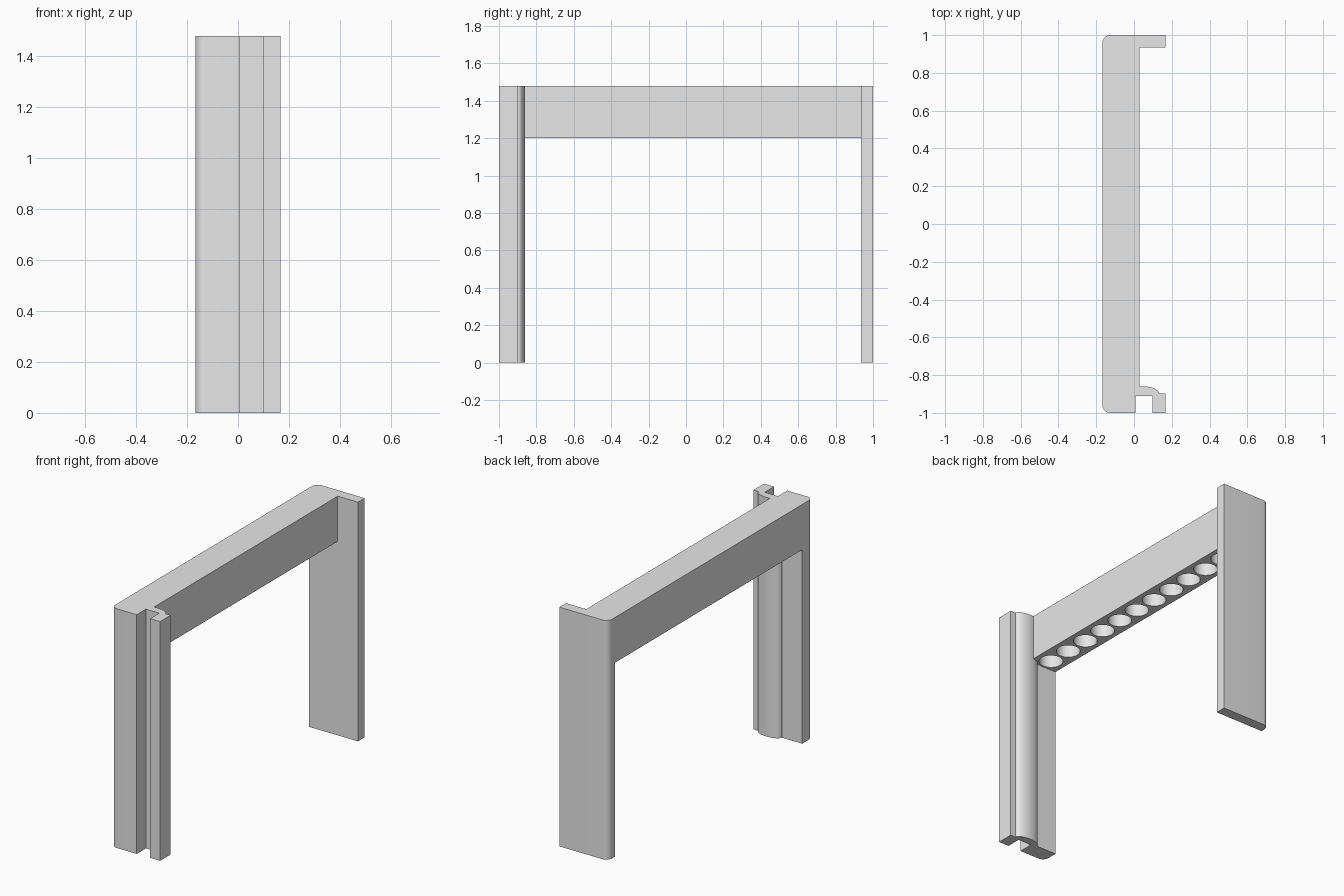
import bpy
import bmesh
from math import cos, sin, pi

cube = bpy.data.objects.get("Cube")
if cube:
    bpy.data.objects.remove(cube, do_unlink=True)

HEIGHT, BEAM_BOTTOM = 1.48, 1.2
SIDE, BEAM_X = 0.167, 0.028
FRONT_Y, BACK_Y = -0.897, 0.935   # inner faces of the two legs
ROUND = 0.04

grey = bpy.data.materials.new("plain grey")
grey.use_nodes = True
grey.diffuse_color = (0.8, 0.8, 0.8, 1)
grey.node_tree.nodes["Principled BSDF"].inputs["Base Color"].default_value = (0.8, 0.8, 0.8, 1)


def arc(cx, cy, rx, ry, start, end, steps):
    """Points along an elliptical arc."""
    angles = [start + (end - start) * i / steps for i in range(steps + 1)]
    return [(cx + rx * cos(a), cy + ry * sin(a)) for a in angles]


def extrude(name, outline, bottom, top):
    """Raise a plan outline into an upright solid."""
    bm = bmesh.new()
    face = bm.faces.new([bm.verts.new((x, y, bottom)) for x, y in outline])
    raised = bmesh.ops.extrude_face_region(bm, geom=[face])["geom"]
    verts = [v for v in raised if isinstance(v, bmesh.types.BMVert)]
    bmesh.ops.translate(bm, verts=verts, vec=(0, 0, top - bottom))
    bmesh.ops.recalc_face_normals(bm, faces=bm.faces)
    mesh = bpy.data.meshes.new(name)
    bm.to_mesh(mesh)
    bm.free()
    mesh.materials.append(grey)
    obj = bpy.data.objects.new(name, mesh)
    bpy.context.collection.objects.link(obj)
    return obj


def smooth(obj):
    bpy.ops.object.select_all(action="DESELECT")
    obj.select_set(True)
    bpy.context.view_layer.objects.active = obj
    bpy.ops.object.shade_smooth_by_angle(angle=pi / 6)


# Back leg: a flat panel with one rounded outer corner
back_outline = [(-SIDE, BACK_Y), (SIDE, BACK_Y), (SIDE, 1)]
back_outline += arc(ROUND - SIDE, 1 - ROUND, ROUND, ROUND, pi / 2, pi, 8)
smooth(extrude("back_leg", back_outline, 0, HEIGHT))

# Front leg: a slotted panel with a rounded rib behind the slot
front_outline = arc(ROUND - SIDE, ROUND - 1, ROUND, ROUND, pi, 1.5 * pi, 8)
front_outline += [(0.007, -1), (0.007, -0.91), (0.098, -0.91), (0.098, -1),
                  (SIDE, -1), (SIDE, FRONT_Y)]
front_outline += arc(0.052, FRONT_Y, 0.08, 0.037, 0, pi, 20)
front_outline += [(-SIDE, FRONT_Y)]
smooth(extrude("front_leg", front_outline, 0, HEIGHT))

# Crossbeam between the legs
beam = extrude("crossbeam", [(-SIDE, FRONT_Y), (BEAM_X, FRONT_Y), (BEAM_X, BACK_Y), (-SIDE, BACK_Y)],
               BEAM_BOTTOM, HEIGHT)

# Row of round blind holes in the underside
HOLES = 12
pitch = (BACK_Y - FRONT_Y) / HOLES
for i in range(HOLES):
    y = FRONT_Y + pitch * (i + 0.5)
    circle = arc((BEAM_X - SIDE) / 2, y, 0.068, 0.068, 0, 2 * pi, 32)[:-1]
    cutter = extrude("hole_cutter", circle, BEAM_BOTTOM - 0.1, BEAM_BOTTOM + 0.22)
    cutter.hide_render = True
    cut = beam.modifiers.new("hole", "BOOLEAN")
    cut.operation = "DIFFERENCE"
    cut.solver = "EXACT"
    cut.object = cutter

# Apply the cuts and remove the cutters
bpy.context.view_layer.update()
cut_mesh = bpy.data.meshes.new_from_object(beam.evaluated_get(bpy.context.evaluated_depsgraph_get()))
cutters = [m.object for m in beam.modifiers]
beam.modifiers.clear()
beam.data = cut_mesh
for cutter in cutters:
    bpy.data.objects.remove(cutter, do_unlink=True)
smooth(beam)
